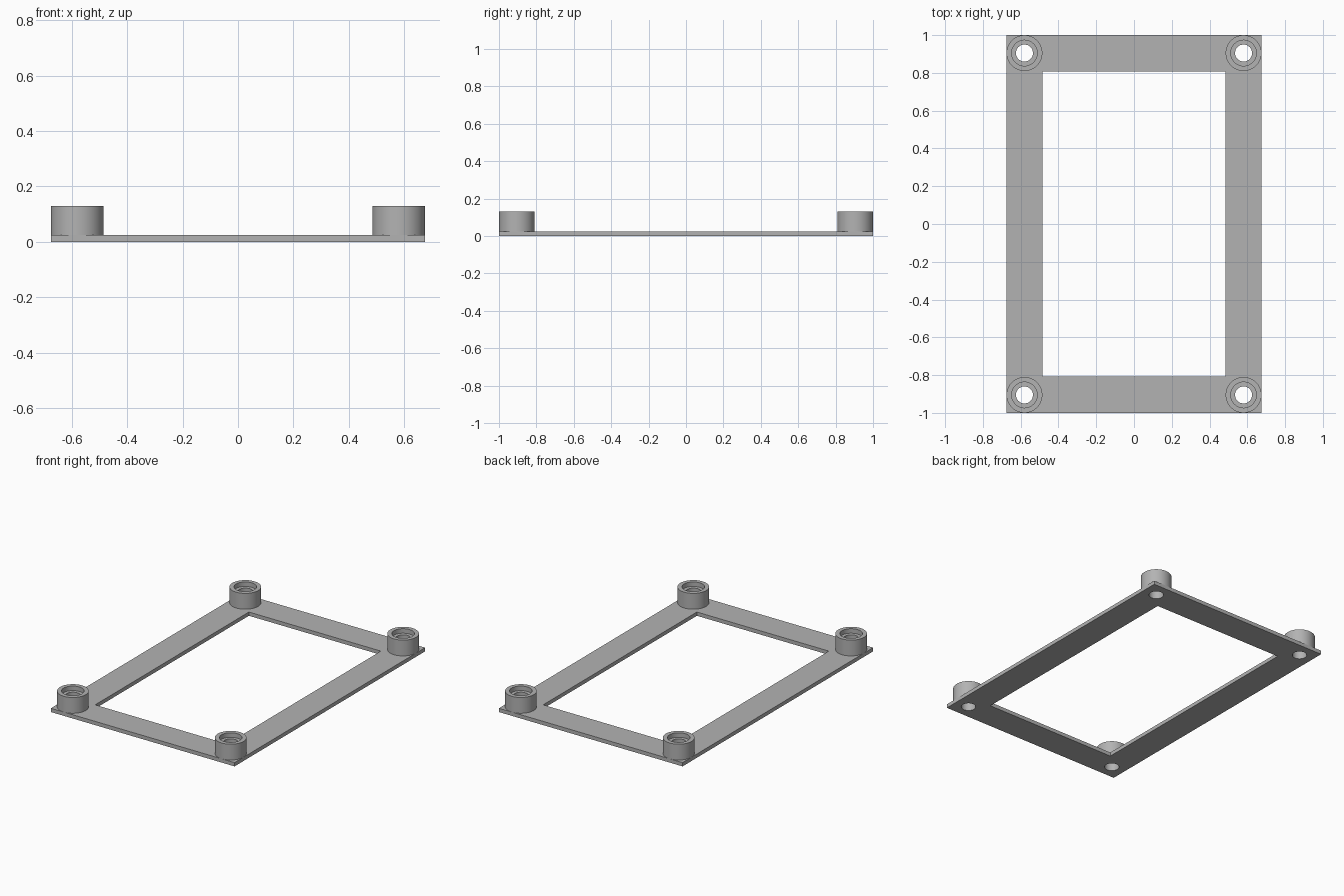
import bpy, bmesh
from math import cos, sin, tau, radians

HX, HY = 0.675, 1.0          # outer half sizes of the frame
IX, IY = 0.485, 0.807        # opening half sizes
T, TOP = 0.025, 0.13         # plate thickness, boss height
R_OUT, R_BORE, R_HOLE = 0.095, 0.068, 0.045
BORE_Z = 0.1
CX, CY = HX - R_OUT, HY - R_OUT
SEG = 64

cube = bpy.data.objects.get("Cube")
if cube:
    bpy.data.objects.remove(cube, do_unlink=True)

grey = bpy.data.materials.new("grey")
grey.use_nodes = True
colour = (0.45, 0.45, 0.45, 1)
grey.diffuse_color = colour
grey.node_tree.nodes["Principled BSDF"].inputs["Base Color"].default_value = colour


def make_object(name, bm):
    bmesh.ops.recalc_face_normals(bm, faces=bm.faces)
    mesh = bpy.data.meshes.new(name)
    bm.to_mesh(mesh)
    bm.free()
    mesh.materials.append(grey)
    obj = bpy.data.objects.new(name, mesh)
    bpy.context.collection.objects.link(obj)
    return obj


def lathe(bm, profile, cx, cy, closed=False):
    """Revolve (radius, height) points about a vertical axis."""
    rings = [[bm.verts.new((cx + r * cos(tau * i / SEG), cy + r * sin(tau * i / SEG), z))
              for i in range(SEG)] for r, z in profile]
    for a, b in zip(rings, rings[1:]):
        for i in range(SEG):
            j = (i + 1) % SEG
            bm.faces.new((a[i], a[j], b[j], b[i]))
    if closed:
        bm.faces.new(rings[0])
        bm.faces.new(rings[-1])


corners = {"front_left": (CX, -CY), "front_right": (-CX, -CY),
           "back_left": (CX, CY), "back_right": (-CX, CY)}

# Rectangular frame plate
bm = bmesh.new()
loops = [[bm.verts.new((sx * x, sy * y, z)) for sx, sy in ((-1, -1), (1, -1), (1, 1), (-1, 1))]
         for x, y, z in ((HX, HY, 0), (HX, HY, T), (IX, IY, T), (IX, IY, 0))]
for k in range(4):
    a, b = loops[k], loops[(k + 1) % 4]
    for i in range(4):
        j = (i + 1) % 4
        bm.faces.new((a[i], a[j], b[j], b[i]))
frame = make_object("frame_plate", bm)

# Screw holes through the plate
bm = bmesh.new()
for x, y in corners.values():
    lathe(bm, [(R_HOLE, -T), (R_HOLE, 2 * T)], x, y, closed=True)
cutter = make_object("hole_cutter", bm)
cutter.hide_render = True
mod = frame.modifiers.new("holes", "BOOLEAN")
mod.operation = "DIFFERENCE"
mod.solver = "EXACT"
mod.object = cutter
bpy.context.view_layer.objects.active = frame
bpy.ops.object.modifier_apply(modifier=mod.name)
bpy.data.objects.remove(cutter, do_unlink=True)

# Counterbored corner bosses
parts = [frame]
for name, (x, y) in corners.items():
    bm = bmesh.new()
    lathe(bm, [(R_OUT, T), (R_OUT, TOP), (R_BORE, TOP), (R_BORE, BORE_Z),
               (R_HOLE, BORE_Z), (R_HOLE, T), (R_OUT, T)], x, y)
    bmesh.ops.remove_doubles(bm, verts=bm.verts, dist=1e-5)
    parts.append(make_object(name + "_boss", bm))

# Smooth walls with sharp rims
bpy.ops.object.select_all(action="DESELECT")
for obj in parts:
    obj.select_set(True)
bpy.context.view_layer.objects.active = frame
bpy.ops.object.shade_smooth_by_angle(angle=radians(30))
